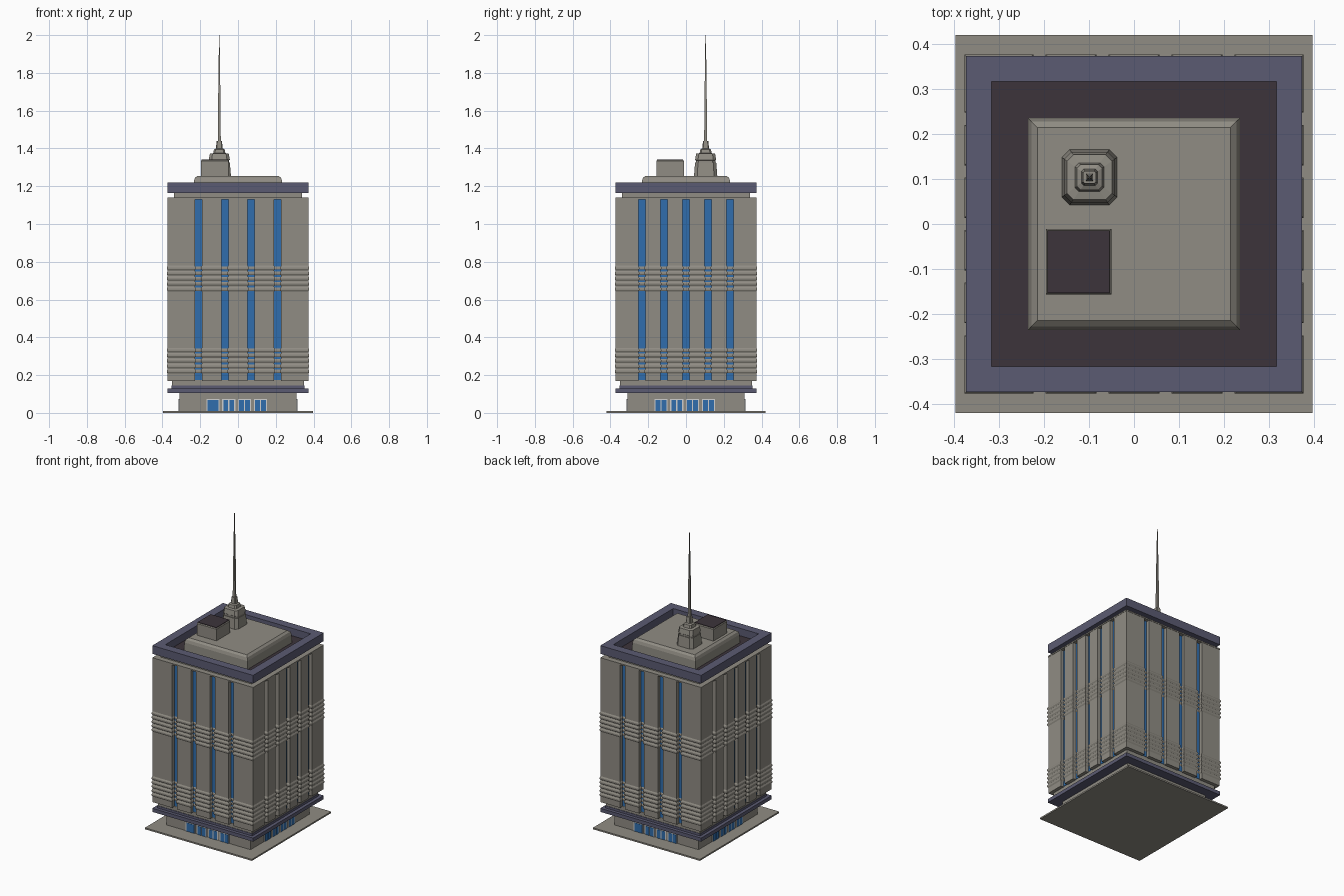
import bpy, bmesh, math
from mathutils import Matrix

if "Cube" in bpy.data.objects:
    bpy.data.objects.remove(bpy.data.objects["Cube"])


def material(name, rgb):
    m = bpy.data.materials.new(name)
    m.diffuse_color = (*rgb, 1)
    m.use_nodes = True
    m.node_tree.nodes["Principled BSDF"].inputs["Base Color"].default_value = m.diffuse_color
    return m


STONE = material("warm_grey_stone", (0.28, 0.265, 0.23))
PURPLE = material("slate_purple", (0.105, 0.105, 0.17))
DARK = material("dark_roof", (0.046, 0.034, 0.043))
GLASS = material("blue_glass", (0.03, 0.155, 0.42))
WHITE = material("pale_frame", (0.62, 0.62, 0.62))


def finish(name, bm, mats):
    bmesh.ops.recalc_face_normals(bm, faces=bm.faces)
    me = bpy.data.meshes.new(name)
    bm.to_mesh(me)
    bm.free()
    for m in mats:
        me.materials.append(m)
    ob = bpy.data.objects.new(name, me)
    bpy.context.collection.objects.link(ob)
    return ob


def loft(name, rings, mat):
    """Skin a stack of closed outlines, each a list of (x, y, z), and cap it."""
    bm = bmesh.new()
    loops = [[bm.verts.new(p) for p in r] for r in rings]
    n = len(loops[0])
    for a, b in zip(loops, loops[1:]):
        for i in range(n):
            j = (i + 1) % n
            bm.faces.new((a[i], a[j], b[j], b[i]))
    bm.faces.new(loops[0])
    bm.faces.new(loops[-1])
    return finish(name, bm, [mat])


def square(hx, z, hy=None, cx=0, cy=0, cut=0):
    """Rectangular outline, optionally with cut corners."""
    hy = hy or hx
    if not cut:
        pts = [(-hx, -hy), (hx, -hy), (hx, hy), (-hx, hy)]
    else:
        pts = [(-hx + cut, -hy), (hx - cut, -hy), (hx, -hy + cut), (hx, hy - cut),
               (hx - cut, hy), (-hx + cut, hy), (-hx, hy - cut), (-hx, -hy + cut)]
    return [(cx + x, cy + y, z) for x, y in pts]


def slab(name, hx, z0, z1, mat, hy=None):
    return loft(name, [square(hx, z0, hy), square(hx, z1, hy)], mat)


def plates(name, boxes, mat):
    """Many boxes (side, u0, u1, depth0, depth1, z0, z1) on the four walls."""
    bm = bmesh.new()
    for s, u0, u1, d0, d1, z0, z1 in boxes:
        mx = (Matrix.Rotation(s * math.pi / 2, 4, 'Z')
              @ Matrix.Translation(((u0 + u1) / 2, -(d0 + d1) / 2, (z0 + z1) / 2))
              @ Matrix.Diagonal((u1 - u0, abs(d1 - d0), z1 - z0, 1)))
        bmesh.ops.create_cube(bm, size=1, matrix=mx)
    return finish(name, bm, [mat])


# Ground slab, lobby and the stepped ledge above it
slab("ground_slab", 0.397, 0, 0.01, STONE, 0.42)
slab("lobby", 0.311, 0.01, 0.106, STONE)
slab("lower_ledge", 0.374, 0.105, 0.129, PURPLE)
slab("lower_ledge_step", 0.352, 0.128, 0.144, PURPLE)
slab("tower_foot", 0.349, 0.143, 0.171, STONE)

# Tower shaft: outline with vertical slots, swelling into ridged bands
H, W, D = 0.372, 0.0185, 0.025
SLOTS = {0: (-0.21, -0.07, 0.07, 0.21), 1: (-0.234, -0.117, 0, 0.117, 0.234)}


def slotted(z, o):
    pts = []
    for s in range(4):
        side = [(-H - o, -H - o)]
        for u in SLOTS[s % 2]:
            w, deep = W - o, H - D + o
            side += [(u - w, -H - o), (u - w, -deep), (u + w, -deep), (u + w, -H - o)]
        for x, y in side:
            for _ in range(s):
                x, y = -y, x
            pts.append((x, y, z))
    return pts


levels = [(0.17, 0)]
for start, count in ((0.22, 5), (0.655, 5)):
    for i in range(count):
        z = start + i * 0.028
        levels += [(z - 0.0125, 0), (z - 0.004, 0.005), (z + 0.004, 0.005), (z + 0.0125, 0)]
levels.append((1.131, 0))
loft("tower_shaft", [slotted(z, o) for z, o in levels], STONE)

# Glass strips at the bottom of every slot
plates("window_strips",
       [(s, u - W, u + W, H - D - 0.003, H - D + 0.002, 0.175, 1.13)
        for s in range(4) for u in SLOTS[s % 2]], GLASS)

# Lobby windows: pale frames with paired panes
frames, panes = [], []
for s in range(4):
    for i in range(4):
        u = -0.168 + i * 0.084
        frames.append((s, u, u + 0.07, 0.308, 0.314, 0.01, 0.073))
        if s % 2 == 0 and i == 0:
            panes.append((s, u + 0.006, u + 0.064, 0.309, 0.316, 0.01, 0.067))
        else:
            panes.append((s, u + 0.006, u + 0.032, 0.309, 0.316, 0.01, 0.067))
            panes.append((s, u + 0.038, u + 0.064, 0.309, 0.316, 0.01, 0.067))
plates("lobby_window_frames", frames, WHITE)
plates("lobby_window_panes", panes, GLASS)

# Shaft cap, neck and roof deck
slab("shaft_cap", 0.374, 1.13, 1.139, STONE)
slab("roof_neck", 0.338, 1.138, 1.166, STONE)
slab("roof_deck", 0.32, 1.165, 1.17, DARK)

# Parapet: square frame, made as a closed ring of four sections
bm = bmesh.new()
prof = [square(0.374, 1.165), square(0.374, 1.22), square(0.317, 1.22), square(0.317, 1.165)]
loops = [[bm.verts.new(p) for p in r] for r in prof]
for k in range(4):
    a, b = loops[k], loops[(k + 1) % 4]
    for i in range(4):
        j = (i + 1) % 4
        bm.faces.new((a[i], a[j], b[j], b[i]))
finish("parapet", bm, [PURPLE])

# Raised roof platform with chamfered top
loft("roof_platform", [square(0.236, 1.168), square(0.234, 1.225),
                       square(0.228, 1.244), square(0.215, 1.255)], STONE)

# Plant room with dark top
bx = dict(cx=-0.123, cy=-0.084)
loft("plant_room", [square(0.073, 1.25, **bx), square(0.073, 1.333, **bx),
                    square(0.068, 1.34, **bx)], STONE)
loft("plant_room_roof", [square(0.069, 1.338, **bx), square(0.069, 1.342, **bx)], DARK)

# Stepped mast base with cut corners, then the tapering spire
tiers = [(0.062, 1.25), (0.056, 1.325), (0.052, 1.325), (0.052, 1.337), (0.056, 1.34),
         (0.050, 1.372), (0.032, 1.375), (0.028, 1.395), (0.018, 1.40), (0.014, 1.44)]
ax = dict(cx=-0.099, cy=0.104)
loft("mast_base", [square(h, z, cut=h * 0.28, **ax) for h, z in tiers], STONE)
loft("spire", [square(0.008, 1.43, **ax), square(0.0055, 1.7, **ax),
               square(0.0015, 2.0, **ax)], STONE)
